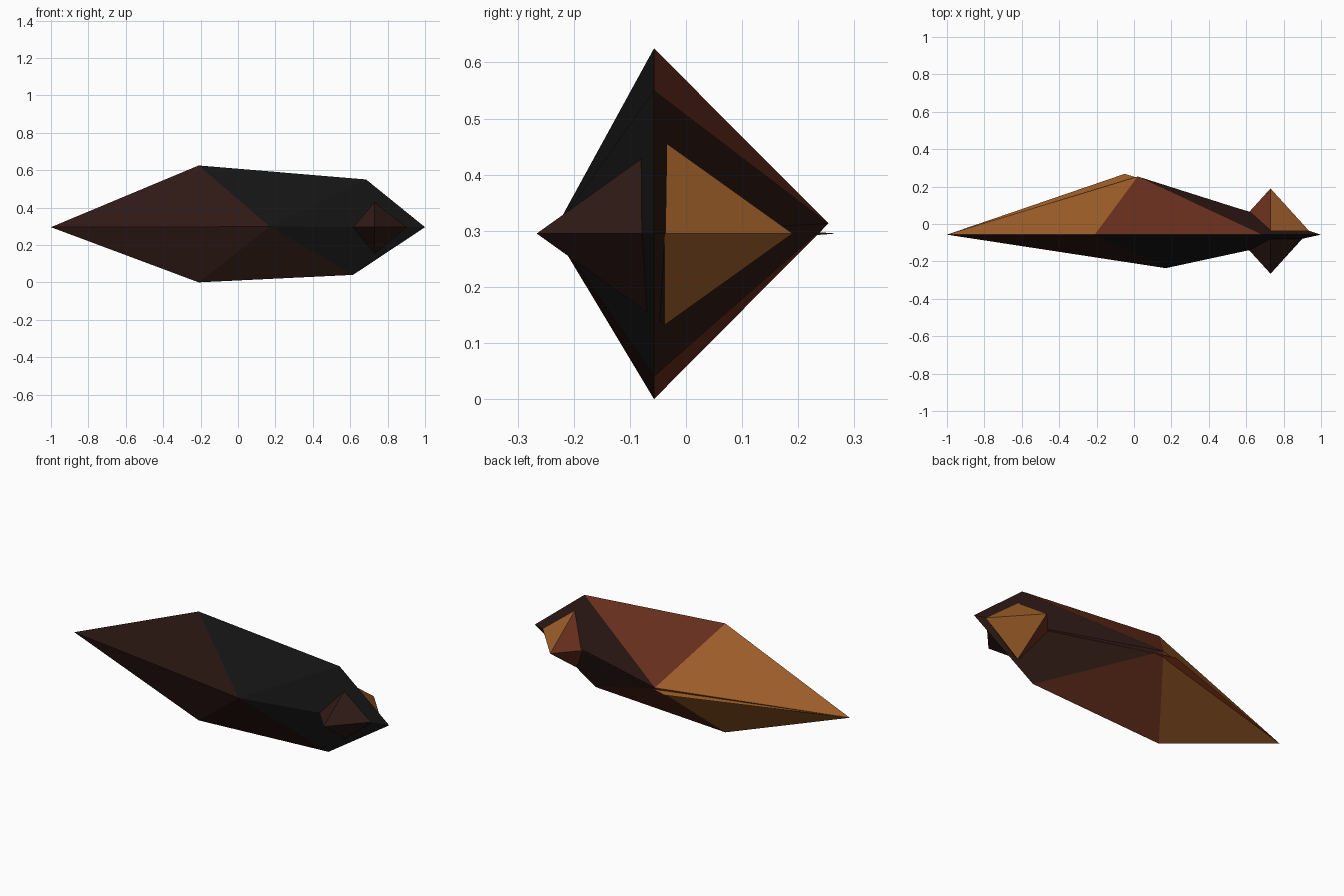
import bpy, bmesh
from mathutils import Vector

if "Cube" in bpy.data.objects:
    bpy.data.objects.remove(bpy.data.objects["Cube"])


def material(name, rgb):
    m = bpy.data.materials.new(name)
    m.diffuse_color = (*rgb, 1)
    m.use_nodes = True
    m.node_tree.nodes["Principled BSDF"].inputs["Base Color"].default_value = m.diffuse_color
    return m


ORANGE = material("orange", (0.35, 0.115, 0.023))
RUST = material("rust", (0.14, 0.028, 0.012))
BROWN = material("dark_brown", (0.028, 0.010, 0.0075))
BLACK = material("black", (0.007, 0.007, 0.007))
FLAME = material("flame", (0.35, 0.06, 0.01))
MATS = [ORANGE, RUST, BROWN, BLACK, FLAME]


def faceted(name, rim, poles, colours):
    """Closed faceted gem: a rim loop joined by triangles to two poles.
    colours holds one list of materials per pole, one per rim edge."""
    bm = bmesh.new()
    ring = [bm.verts.new(p) for p in rim]
    n = len(ring)
    for pole, cols in zip(poles, colours):
        tip = bm.verts.new(pole)
        for i in range(n):
            f = bm.faces.new((ring[i], ring[(i + 1) % n], tip))
            f.material_index = MATS.index(cols[i])
    bmesh.ops.recalc_face_normals(bm, faces=bm.faces)
    mesh = bpy.data.meshes.new(name)
    bm.to_mesh(mesh)
    bm.free()
    for m in MATS:
        mesh.materials.append(m)
    ob = bpy.data.objects.new(name, mesh)
    bpy.context.collection.objects.link(ob)
    return ob


# Main body: upright six-sided rim with a front and a back point
Y = -0.057
profile = [(-1, 0.295), (-0.21, 0.625), (0.685, 0.55),
           (1, 0.295), (0.615, 0.04), (-0.21, 0)]
faceted("body", [(x, Y, z) for x, z in profile],
        [(0.17, -0.236, 0.298), (0.02, 0.254, 0.313)],
        [[BROWN, BLACK, BLACK, BLACK, BROWN, BROWN],
         [ORANGE, RUST, BROWN, BROWN, RUST, ORANGE]])

# Eyes: one octahedron passing right through the head
c = Vector((0.73, -0.038, 0.295))
rim = [c + Vector(d) for d in
       ((-0.207, 0, 0), (0, 0, 0.163), (0.207, 0, 0), (0, 0, -0.163))]
faceted("eyes", rim, [c - Vector((0, 0.228, 0)), c + Vector((0, 0.228, 0))],
        [[BROWN] * 4, [RUST, ORANGE, ORANGE, RUST]])

# Thin blade showing along the back ridge
faceted("back_fin",
        [(-1, Y, 0.295), (-0.05, 0.268, 0.295), (0.9, -0.02, 0.295)],
        [(0, -0.06, 0.32), (0, -0.06, 0.27)],
        [[ORANGE] * 3, [FLAME] * 3])
